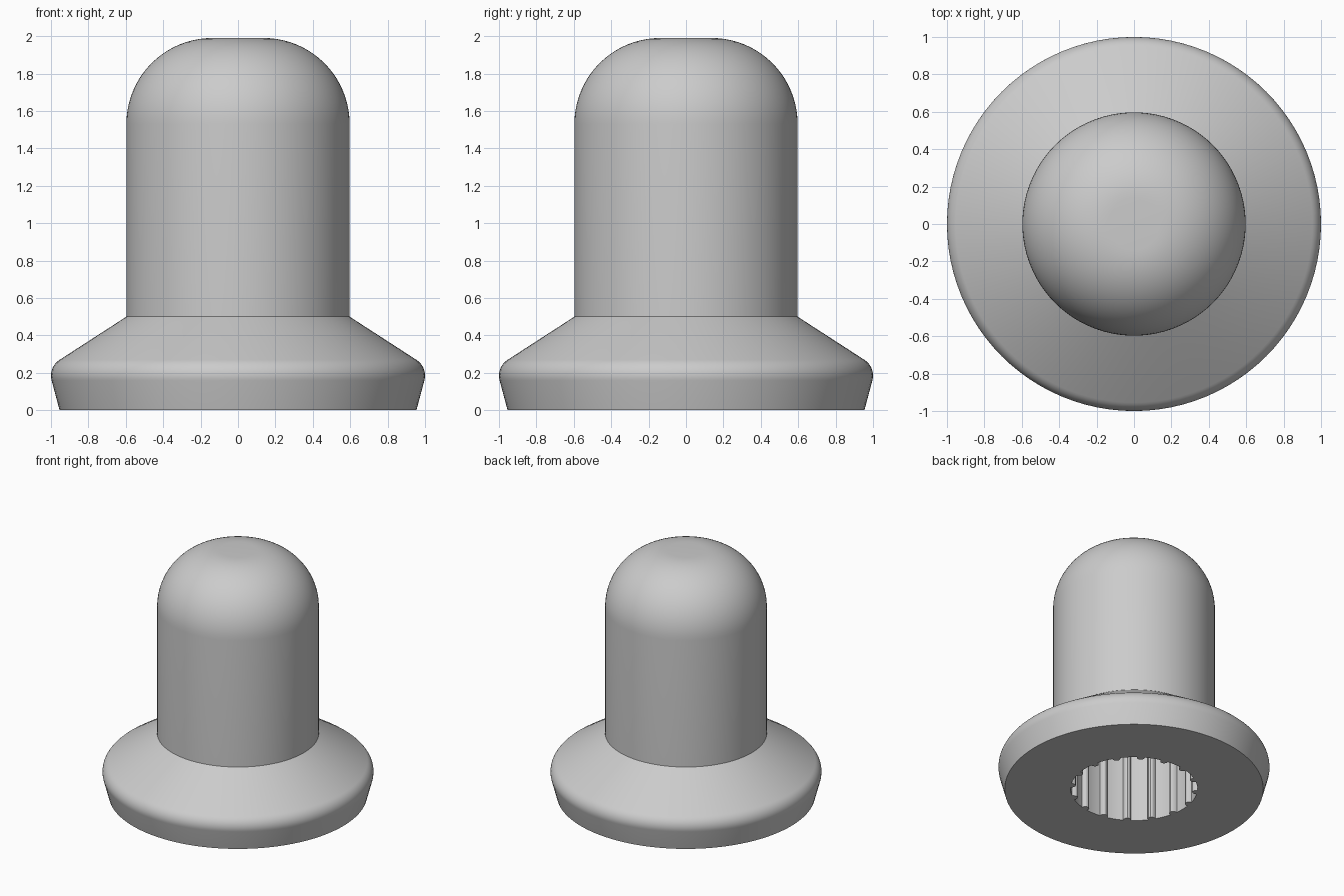
import bpy, bmesh
from math import sin, cos, pi, radians

SEGMENTS = 96
RIBS = 16
SOCKET_TOP = 1.5

if "Cube" in bpy.data.objects:
    bpy.data.objects.remove(bpy.data.objects["Cube"], do_unlink=True)

grey = bpy.data.materials.new("plain grey")
grey.use_nodes = True
colour = (0.6, 0.6, 0.6, 1)
grey.diffuse_color = colour
grey.node_tree.nodes["Principled BSDF"].inputs["Base Color"].default_value = colour


def arc(cx, cz, r, start, end, steps):
    """Points along a circular arc, angles in degrees."""
    angles = [radians(start + (end - start) * i / steps) for i in range(steps + 1)]
    return [(cx + r * cos(a), cz + r * sin(a)) for a in angles]


def add_ring(bm, points, z):
    return [bm.verts.new((x, y, z)) for x, y in points]


def join_rings(bm, lower, upper):
    for i in range(len(lower)):
        j = (i + 1) % len(lower)
        bm.faces.new((lower[i], lower[j], upper[j], upper[i]))


def ring_edges(bm, ring):
    return [bm.edges.get((ring[i - 1], ring[i])) for i in range(len(ring))]


bm = bmesh.new()

# Outside: flared foot, rounded rim, cone, straight shaft and domed top
profile = [(0.954, 0)]
profile += arc(0.9, 0.185, 0.1, -15, 57, 10)
profile += [(0.597, 0.5)]
profile += arc(0.137, 1.53, 0.46, 0, 90, 20)
rings = []
for r, z in profile:
    circle = [(r * cos(2 * pi * i / SEGMENTS), r * sin(2 * pi * i / SEGMENTS))
              for i in range(SEGMENTS)]
    rings.append(add_ring(bm, circle, z))
for lower, upper in zip(rings, rings[1:]):
    join_rings(bm, lower, upper)
bm.faces.new(rings[-1])

# Socket: round wall with half-round ribs pointing inward
outline = []
pitch = 2 * pi / RIBS
rib_half = 0.065
for k in range(RIBS):
    centre = (k + 0.5) * pitch
    for i in range(7):
        t = pi * i / 6
        a = centre - rib_half * cos(t)
        r = 0.468 - 0.036 * sin(t)
        outline.append((r * cos(a), r * sin(a)))
    for i in range(1, 4):
        a = centre + rib_half + (pitch - 2 * rib_half) * i / 4
        outline.append((0.468 * cos(a), 0.468 * sin(a)))
mouth = add_ring(bm, outline, 0)
ceiling = add_ring(bm, outline, SOCKET_TOP)
join_rings(bm, ceiling, mouth)
bm.faces.new(ceiling)

# Underside between the foot edge and the socket mouth
bmesh.ops.triangle_fill(bm, use_beauty=True, use_dissolve=False,
                        edges=ring_edges(bm, rings[0]) + ring_edges(bm, mouth))
bmesh.ops.recalc_face_normals(bm, faces=bm.faces)

mesh = bpy.data.meshes.new("flanged_cap")
bm.to_mesh(mesh)
bm.free()
mesh.materials.append(grey)
cap = bpy.data.objects.new("flanged_cap", mesh)
bpy.context.collection.objects.link(cap)

bpy.ops.object.select_all(action="DESELECT")
cap.select_set(True)
bpy.context.view_layer.objects.active = cap
bpy.ops.object.shade_smooth_by_angle(angle=radians(30))
